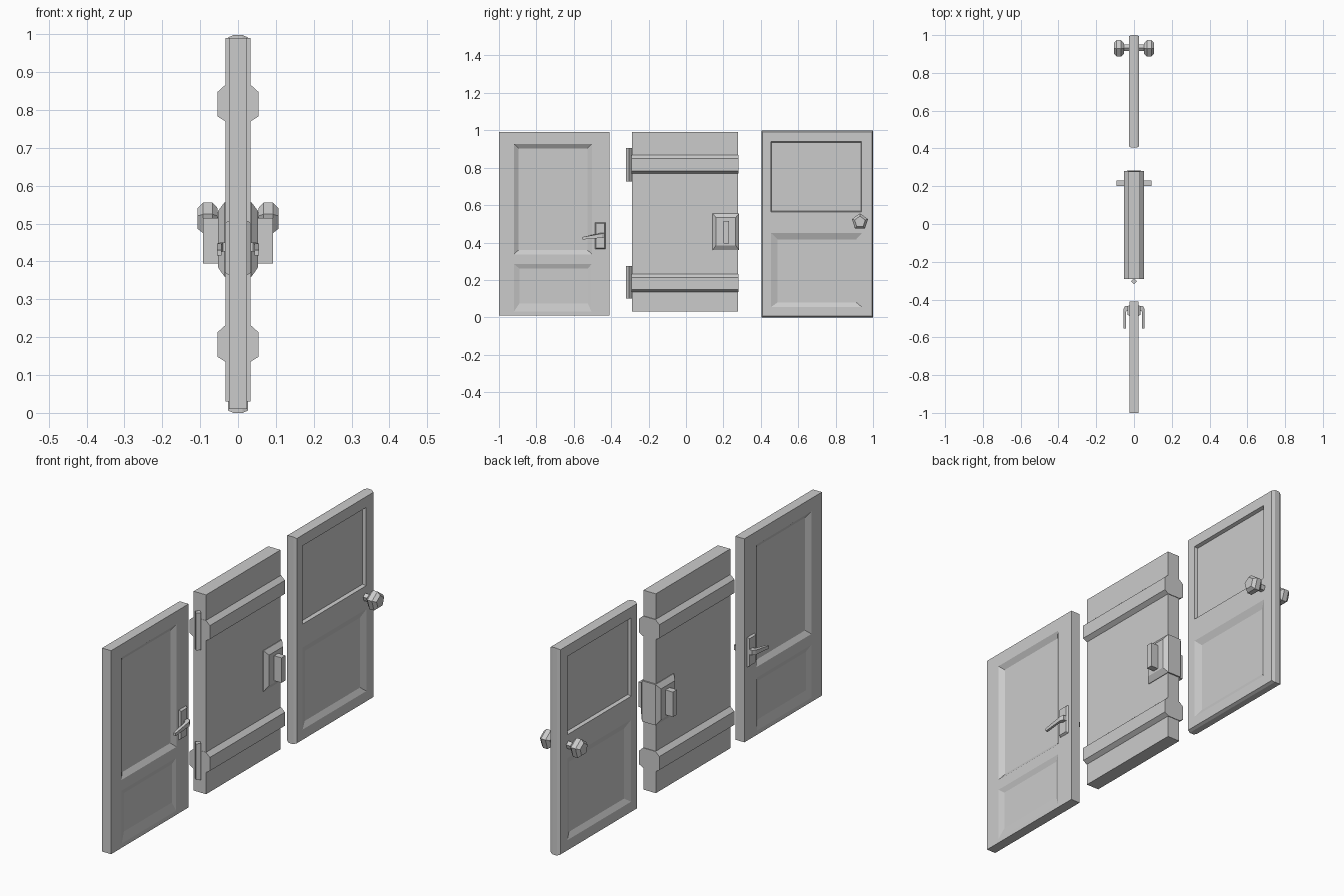
import bpy, bmesh
from math import sin, cos, pi

if "Cube" in bpy.data.objects:
    bpy.data.objects.remove(bpy.data.objects["Cube"])


def loft(name, rings):
    """Closed solid through rings of equal point count."""
    bm = bmesh.new()
    vs = [[bm.verts.new(p) for p in r] for r in rings]
    n = len(rings[0])
    for a, b in zip(vs, vs[1:]):
        for i in range(n):
            j = (i + 1) % n
            bm.faces.new((a[i], a[j], b[j], b[i]))
    bm.faces.new(vs[0])
    bm.faces.new(vs[-1])
    bmesh.ops.recalc_face_normals(bm, faces=bm.faces)
    me = bpy.data.meshes.new(name)
    bm.to_mesh(me)
    bm.free()
    ob = bpy.data.objects.new(name, me)
    bpy.context.collection.objects.link(ob)
    return ob


def rect(x, y0, y1, z0, z1):
    return [(x, y0, z0), (x, y1, z0), (x, y1, z1), (x, y0, z1)]


def disc(x, y, z, r, n=5):
    return [(x, y + r * sin(2 * pi * i / n), z + r * cos(2 * pi * i / n)) for i in range(n)]


def recess(door, surface, floor, outer, inner):
    """Cut the same sloped panel into both faces of a door."""
    for s in (-1, 1):
        # continue the slope slightly past the surface
        k = 0.2
        over = [o + (o - i) * k for o, i in zip(outer, inner)]
        top = surface + (surface - floor) * k
        cut = loft("panel_cutter", [rect(s * top, *over), rect(s * floor, *inner)])
        cut.hide_render = True
        mod = door.modifiers.new("panel", 'BOOLEAN')
        mod.operation, mod.solver, mod.object = 'DIFFERENCE', 'EXACT', cut
        bpy.context.view_layer.objects.active = door
        bpy.ops.object.modifier_apply(modifier=mod.name)
        bpy.data.objects.remove(cut)


# Glazed door with lever handle
A = (-1, -0.41, 0.01, 0.99)
door_a = loft("lever_door", [rect(-0.024, *A), rect(0.024, *A)])
recess(door_a, 0.024, 0.008, (-0.92, -0.503, 0.337, 0.927), (-0.895, -0.527, 0.36, 0.903))
recess(door_a, 0.024, 0.015, (-0.92, -0.505, 0.03, 0.285), (-0.89, -0.525, 0.075, 0.26))
for s in (-1, 1):
    loft("lever_plate", [rect(s * 0.02, -0.489, -0.428, 0.362, 0.51),
                         rect(s * 0.034, -0.481, -0.436, 0.37, 0.502)])
    # path of the lever: x, y, half width, mid z, half height, turned at the elbow
    loft("lever", [
        [(s * a, ya, z - h), (s * a, ya, z + h), (s * b, yb, z + h), (s * b, yb, z - h)]
        for a, ya, b, yb, z, h in (
            (0.024, -0.435, 0.024, -0.46, 0.438, 0.012),
            (0.048, -0.435, 0.040, -0.46, 0.438, 0.012),
            (0.056, -0.450, 0.043, -0.47, 0.436, 0.011),
            (0.055, -0.553, 0.043, -0.553, 0.423, 0.007))])

# Plank door with cross bars, lock and hinges
B = (-0.29, 0.277, 0.03, 0.99)
loft("plank_door", [rect(-0.033, *B), rect(0.033, *B)])
for z in (0.135, 0.77):
    loft("cross_bar", [rect(x, -0.291, 0.28, z + lo, z + hi) for x, lo, hi in (
        (-0.054, 0.013, 0.078), (-0.033, 0, 0.097), (0.033, 0, 0.097), (0.054, 0.013, 0.078))])
for z0, z1 in ((0.1, 0.275), (0.725, 0.905)):
    loft("hinge_pin", [[(0.016, -0.304, z), (0, -0.288, z), (-0.016, -0.304, z), (0, -0.32, z)]
                       for z in (z0, z1)])
loft("lock_plate", [
    rect(-0.053, 0.16, 0.265, 0.385, 0.533), rect(-0.036, 0.143, 0.284, 0.36, 0.556),
    rect(0.036, 0.143, 0.284, 0.36, 0.556), rect(0.053, 0.16, 0.265, 0.385, 0.533)])
for s in (-1, 1):
    loft("lock_grip", [rect(s * x, 0.2, 0.231, 0.395, 0.515) for x in (0.045, 0.092)])

# Panelled door with chamfered rim and round knobs
door_c = loft("knob_door", [
    rect(-0.026, 0.41, 0.994, 0.006, 0.992), rect(-0.012, 0.404, 1, 0, 0.998),
    rect(0.012, 0.404, 1, 0, 0.998), rect(0.026, 0.41, 0.994, 0.006, 0.992)])
recess(door_c, 0.026, 0.01, (0.454, 0.938, 0.563, 0.94), (0.457, 0.935, 0.568, 0.935))
recess(door_c, 0.026, 0.013, (0.455, 0.94, 0.055, 0.45), (0.49, 0.91, 0.08, 0.417))
for s in (-1, 1):
    loft("knob_stem", [disc(s * x, 0.932, 0.512, 0.018) for x in (0.02, 0.06)])
    loft("knob", [disc(s * x, 0.93, 0.511, r) for x, r in (
        (0.054, 0.03), (0.068, 0.045), (0.092, 0.045), (0.107, 0.03))])
